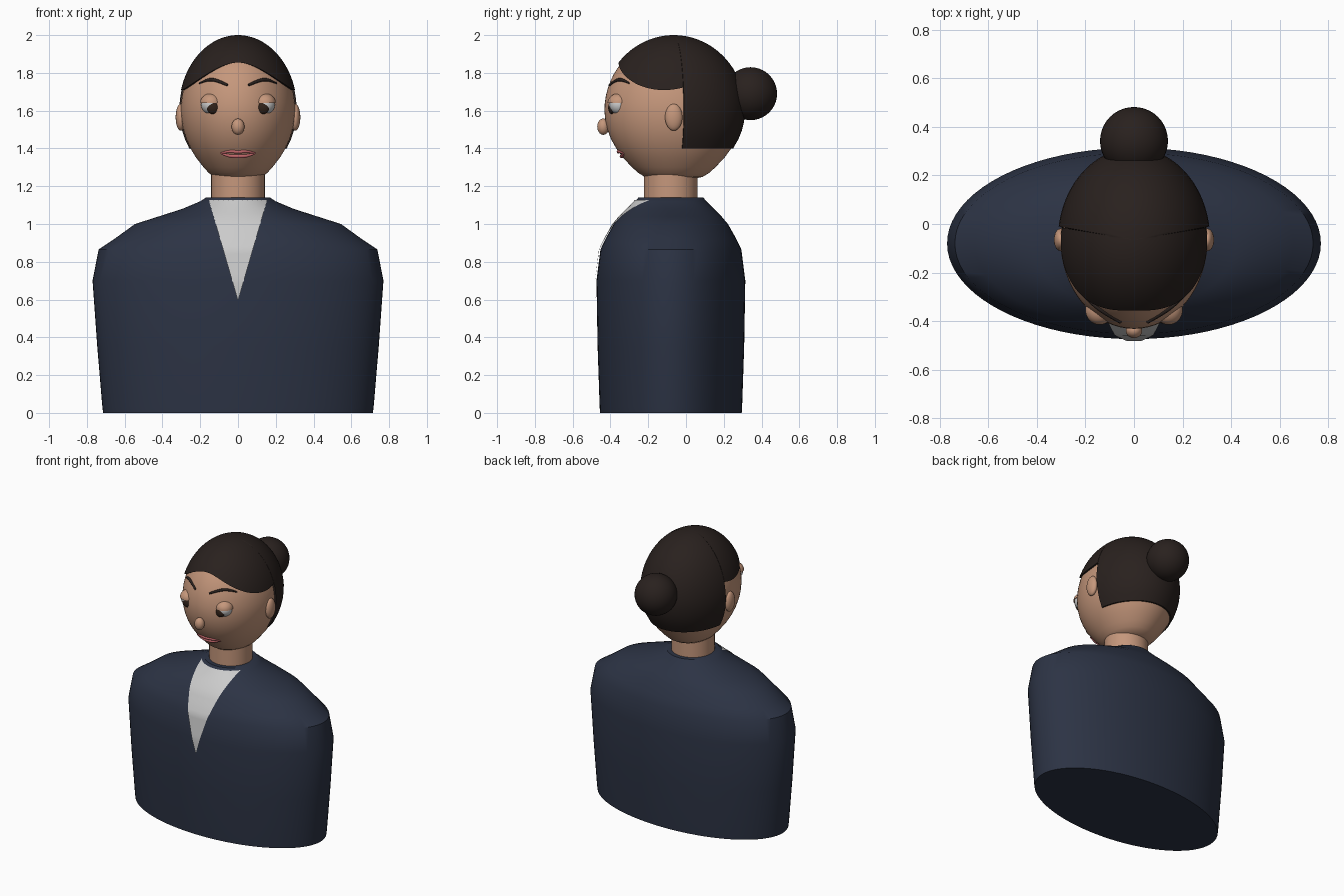
import bpy, bmesh
from math import sin, cos, pi, sqrt, radians

if "Cube" in bpy.data.objects:
    bpy.data.objects.remove(bpy.data.objects["Cube"])


def material(name, r, g, b):
    m = bpy.data.materials.new(name)
    m.diffuse_color = (r, g, b, 1)
    m.use_nodes = True
    m.node_tree.nodes["Principled BSDF"].inputs["Base Color"].default_value = m.diffuse_color
    return m


SKIN = material("skin", 0.56, 0.31, 0.20)
HAIR = material("dark_hair", 0.022, 0.015, 0.013)
CLOTH = material("navy_cloth", 0.025, 0.033, 0.058)
WHITE = material("white", 0.80, 0.80, 0.82)
IRIS = material("iris_brown", 0.03, 0.016, 0.01)
LIP = material("lip_pink", 0.52, 0.13, 0.14)


def finish(ob, mat, angle=40):
    ob.data.materials.append(mat)
    bpy.ops.object.select_all(action='DESELECT')
    ob.select_set(True)
    bpy.context.view_layer.objects.active = ob
    bpy.ops.object.shade_smooth_by_angle(angle=radians(angle))
    return ob


def from_bmesh(name, bm, mat, angle=40):
    bmesh.ops.recalc_face_normals(bm, faces=bm.faces)
    me = bpy.data.meshes.new(name)
    bm.to_mesh(me)
    bm.free()
    ob = bpy.data.objects.new(name, me)
    bpy.context.collection.objects.link(ob)
    return finish(ob, mat, angle)


def loft(name, rings, centre, mat, n=64, angle=40):
    """Stack of elliptical rings (z, rx, ry), capped at both ends."""
    bm = bmesh.new()
    rows = [[bm.verts.new((centre[0] + rx * cos(2 * pi * i / n),
                           centre[1] + ry * sin(2 * pi * i / n), z))
             for i in range(n)] for z, rx, ry in rings]
    for a, b in zip(rows, rows[1:]):
        for i in range(n):
            j = (i + 1) % n
            bm.faces.new((a[i], a[j], b[j], b[i]))
    bm.faces.new(rows[0])
    bm.faces.new(rows[-1])
    return from_bmesh(name, bm, mat, angle)


def ball(name, loc, size, mat, seg=32):
    bpy.ops.mesh.primitive_uv_sphere_add(segments=seg, ring_count=seg // 2, location=loc)
    ob = bpy.context.object
    ob.name = name
    ob.scale = size
    return finish(ob, mat, 60)


def interp(table, z):
    for a, b in zip(table, table[1:]):
        if a[0] <= z <= b[0]:
            t = (z - a[0]) / (b[0] - a[0])
            return [p + (q - p) * t for p, q in zip(a[1:], b[1:])]
    return table[-1][1:]


# head shape: rounded crown above z = 1.6, tapering jaw below
HX, HY, CY, CZ = 0.303, 0.367, -0.065, 1.6
JAW = [(1.24, 0.30), (1.25, 0.42), (1.27, 0.51), (1.3, 0.60), (1.35, 0.73), (1.4, 0.83),
       (1.45, 0.905), (1.5, 0.957), (1.55, 0.988), (1.6, 1.0)]


def head_factor(z, up=0.385):
    if z >= CZ:
        return sqrt(max(0.0, 1 - ((z - CZ) / up) ** 2))
    return interp(JAW, z)[0]


def face_y(x, z):
    f = head_factor(z)
    return CY - HY * f * sqrt(max(0, 1 - (x / (HX * f)) ** 2))


zs = [z for z, _ in JAW] + [CZ + 0.385 * sin(radians(a)) for a in range(6, 90, 6)] + [1.9849]
loft("head", [(z, HX * head_factor(z), HY * head_factor(z)) for z in zs], (0, CY), SKIN)
loft("neck", [(1.08, 0.142, 0.142), (1.30, 0.142, 0.142)], (0, -0.08), SKIN)

# jacket body
BODY = [(0, 0.714, 0.375), (0.03, 0.718, 0.377), (0.35, 0.745, 0.388), (0.70, 0.77, 0.394),
        (0.865, 0.738, 0.373), (0.92, 0.656, 0.347), (1.0, 0.545, 0.302), (1.04, 0.42, 0.268),
        (1.08, 0.295, 0.228), (1.12, 0.20, 0.188), (1.14, 0.17, 0.172)]
loft("jacket", BODY, (0, -0.08), CLOTH, 80)

# shirt triangle hugging the jacket front
bm = bmesh.new()
rows = []
for i in range(25):
    z = 0.60 + 0.528 * i / 24
    half = 0.002 + 0.153 * i / 24
    rx, ry = interp(BODY, z)
    row = []
    for j in range(13):
        x = half * (j / 6 - 1)
        y = -0.08 - ry * sqrt(max(0, 1 - (x / rx) ** 2)) - 0.008
        row.append(bm.verts.new((x, y, z)))
    rows.append(row)
for a, b in zip(rows, rows[1:]):
    for j in range(12):
        bm.faces.new((a[j], a[j + 1], b[j + 1], b[j]))
from_bmesh("shirt_front", bm, WHITE)

# hair cap: columns run from the crown down to the hairline, edge tucked into the head
side = [radians(98 * i / 30) for i in range(31)] + [radians(98.3 + 81.7 * i / 28) for i in range(29)]
angles = side + [2 * pi - t for t in side[-2:0:-1]]
bm = bmesh.new()
crown = bm.verts.new((0, CY, 2.0))
cols = []
for t in angles:
    u = min(t, 2 * pi - t)
    low = 1.782 + 0.073 * cos(2.2 * u) if u < radians(98.1) else 1.40
    col = []
    for k in range(1, 26):
        s = min(k, 24) / 24
        z = 2.0 - (2.0 - low) * s * s
        f = head_factor(z, 0.40) * (0.93 if k == 25 else 1)
        col.append(bm.verts.new(((HX + 0.011) * f * sin(t), CY - (HY + 0.012) * f * cos(t), z)))
    cols.append(col)
for i, a in enumerate(cols):
    b = cols[(i + 1) % len(cols)]
    bm.faces.new((crown, a[0], b[0]))
    for k in range(24):
        bm.faces.new((a[k], a[k + 1], b[k + 1], b[k]))
from_bmesh("hair_cap", bm, HAIR)
ball("hair_bun", (0, 0.342, 1.69), (0.14, 0.14, 0.14), HAIR, 40)


def tube(name, pts, r, mat):
    """Tapered tube following the face surface through (x, z, radius factor)."""
    cu = bpy.data.curves.new(name, 'CURVE')
    cu.dimensions = '3D'
    cu.bevel_depth = r
    cu.bevel_resolution = 3
    cu.use_fill_caps = True
    sp = cu.splines.new('NURBS')
    sp.points.add(len(pts) - 1)
    for p, (x, z, w) in zip(sp.points, pts):
        p.co = (x, face_y(x, z) - 0.003, z, 1)
        p.radius = w
    sp.use_endpoint_u = True
    sp.order_u = 3
    ob = bpy.data.objects.new(name, cu)
    bpy.context.collection.objects.link(ob)
    cu.materials.append(mat)


# paired features
for s, tag in ((-1, "left"), (1, "right")):
    ball(tag + "_ear", (s * 0.303, -0.065, 1.565), (0.027, 0.046, 0.071), SKIN)
    ex, ey, ez = s * 0.142, -0.355, 1.632
    ball(tag + "_eye", (ex, ey, ez), (0.053, 0.053, 0.053), WHITE)
    ball(tag + "_iris", (s * 0.132, -0.392, 1.616), (0.034, 0.020, 0.034), IRIS)
    loft(tag + "_eyelid", [(ez + 0.008 + 0.052 * sin(radians(a)), 0.058 * cos(radians(a)),
                            0.060 * cos(radians(a))) for a in list(range(0, 90, 10)) + [89]],
         (ex, ey), SKIN, 32)
    tube(tag + "_eyebrow", [(s * 0.205, 1.745, 0.4), (s * 0.17, 1.762, 0.9),
                            (s * 0.12, 1.766, 1.1), (s * 0.055, 1.735, 0.7)], 0.009, HAIR)

ball("nose", (0, -0.438, 1.515), (0.034, 0.032, 0.043), SKIN)

# lips
tube("upper_lip", [(-0.092, 1.374, 0.4), (-0.05, 1.386, 1), (0, 1.381, 1),
                   (0.05, 1.386, 1), (0.092, 1.374, 0.4)], 0.009, LIP)
tube("lower_lip", [(-0.092, 1.374, 0.4), (-0.05, 1.360, 1), (0, 1.358, 1.1),
                   (0.05, 1.360, 1), (0.092, 1.374, 0.4)], 0.010, LIP)
